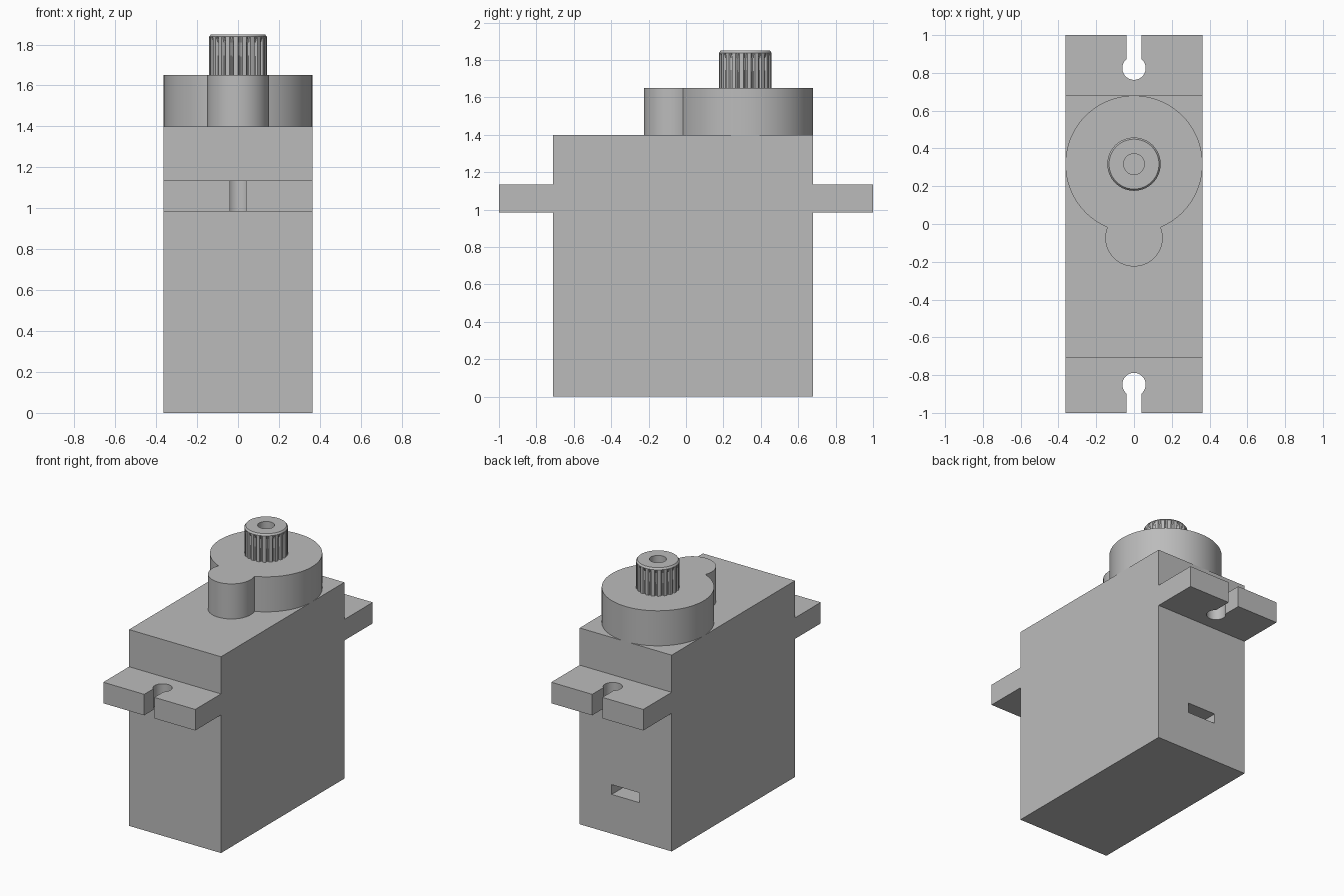
import bpy, bmesh
from math import sin, cos, pi, asin, acos, radians

cube = bpy.data.objects.get("Cube")
if cube:
    bpy.data.objects.remove(cube, do_unlink=True)

grey = bpy.data.materials.new("plain grey")
grey.use_nodes = True
grey.diffuse_color = (0.5, 0.5, 0.5, 1)
grey.node_tree.nodes["Principled BSDF"].inputs["Base Color"].default_value = (0.5, 0.5, 0.5, 1)

HALF_W = 0.363
FRONT, BACK, TOP = -0.71, 0.68, 1.4
AXIS_Y = BACK - HALF_W


def finish(name, bm, smooth=None):
    bmesh.ops.recalc_face_normals(bm, faces=bm.faces)
    mesh = bpy.data.meshes.new(name)
    bm.to_mesh(mesh)
    bm.free()
    mesh.materials.append(grey)
    obj = bpy.data.objects.new(name, mesh)
    bpy.context.collection.objects.link(obj)
    if smooth:
        bpy.ops.object.select_all(action='DESELECT')
        obj.select_set(True)
        bpy.context.view_layer.objects.active = obj
        bpy.ops.object.shade_smooth_by_angle(angle=radians(smooth))
    return obj


def loft(name, rings, smooth=30):
    """Skin (outline, z) rings of equal length and cap both ends."""
    bm = bmesh.new()
    loops = [[bm.verts.new((x, y, z)) for x, y in outline] for outline, z in rings]
    n = len(loops[0])
    for a, b in zip(loops, loops[1:]):
        for i in range(n):
            j = (i + 1) % n
            bm.faces.new((a[i], a[j], b[j], b[i]))
    bm.faces.new(loops[0])
    bm.faces.new(loops[-1])
    return finish(name, bm, smooth)


def arc(cy, r, start, end, steps):
    angles = [start + (end - start) * i / steps for i in range(steps + 1)]
    return [(r * cos(a), cy + r * sin(a)) for a in angles]


# Case: a box with a small cable slot sunk into the back
bm = bmesh.new()
bmesh.ops.create_cube(bm, size=1)
for v in bm.verts:
    v.co.x *= 2 * HALF_W
    v.co.y = BACK if v.co.y > 0 else FRONT
    v.co.z = TOP if v.co.z > 0 else 0
bm.normal_update()
back = max(bm.faces, key=lambda f: f.normal.y)
for depth in (0, 0.3):
    bmesh.ops.inset_individual(bm, faces=[back], thickness=0.02)
    mid = back.calc_center_median().z
    for v in back.verts:
        v.co = (0.11 if v.co.x > 0 else -0.11, BACK - depth, 0.35 if v.co.z > mid else 0.28)
finish("case", bm)


# Mounting ears: plates with a keyhole open to the outer edge
def ear(name, inner, outer, hole_y):
    side = 1 if outer > inner else -1
    r, slot = 0.062, 0.04
    gap = asin(slot / r)
    hole = arc(0, r, pi / 2 - gap, -3 * pi / 2 + gap, 36)
    outline = [(HALF_W, inner), (HALF_W, outer), (slot, outer)]
    outline += [(x, hole_y + side * y) for x, y in hole]
    outline += [(-slot, outer), (-HALF_W, outer), (-HALF_W, inner)]
    loft(name, [(outline, 0.985), (outline, 1.135)])


ear("front_ear", FRONT, -1, -0.85)
ear("back_ear", BACK, 1, 0.825)

# Gear housing: large and small round bosses joined in one outline
small_y, small_r = -0.073, 0.152
dist = AXIS_Y - small_y
big_half = acos((dist**2 + HALF_W**2 - small_r**2) / (2 * dist * HALF_W))
small_half = acos((dist**2 + small_r**2 - HALF_W**2) / (2 * dist * small_r))
outline = arc(AXIS_Y, HALF_W, -pi / 2 + big_half, 3 * pi / 2 - big_half, 96)
outline += arc(small_y, small_r, pi / 2 + small_half, 5 * pi / 2 - small_half, 48)[1:-1]
loft("gear_housing", [(outline, TOP), (outline, 1.65)])

# Output shaft: splined sides running out below a chamfered rim, bored on top
TEETH, STEPS = 21, 8


def shaft_ring(r, groove=0):
    ring = []
    for i in range(TEETH * STEPS):
        a = 2 * pi * i / (TEETH * STEPS)
        rad = r - groove * max(0, cos(TEETH * a)) ** 0.5
        ring.append((rad * cos(a), AXIS_Y + rad * sin(a)))
    return ring


R = 0.141
loft("output_shaft", [
    (shaft_ring(R, 0.013), 1.65), (shaft_ring(R, 0.013), 1.81),
    (shaft_ring(R), 1.838), (shaft_ring(R - 0.009), 1.85),
    (shaft_ring(0.055), 1.85), (shaft_ring(0.055), 1.7)], 25)
